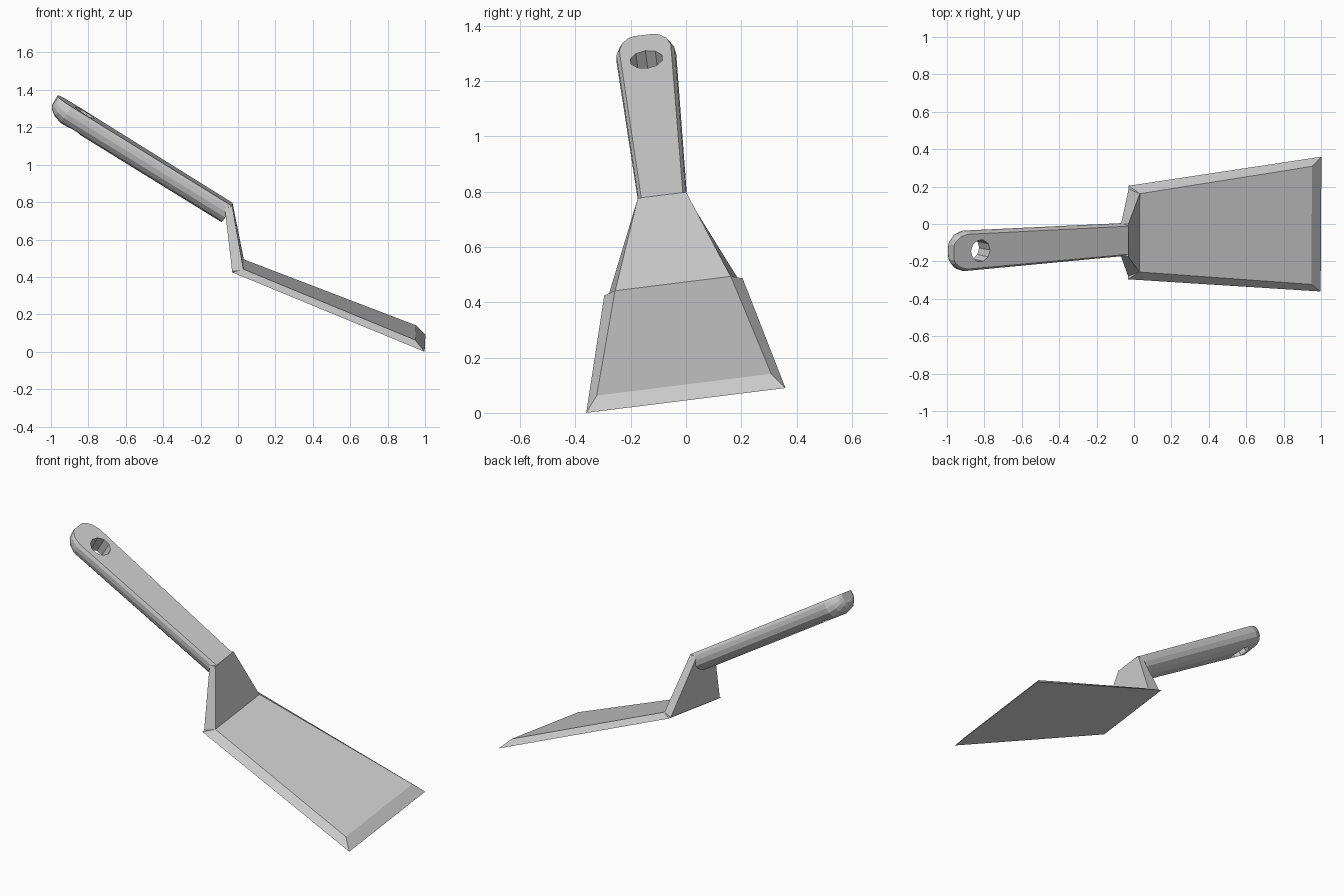
import bpy, bmesh
from math import radians, sin, cos, pi
from mathutils import Matrix, Vector

if "Cube" in bpy.data.objects:
    bpy.data.objects.remove(bpy.data.objects["Cube"])

# The symmetric spatula is built upright, then tipped sideways as a whole
TILT = (Matrix.Rotation(radians(7.1), 4, 'X') @ Matrix.Translation((0, 0.011, 0))
        @ Matrix.Rotation(-0.006, 4, 'Z'))


def loft(name, rings):
    """Skin equal-length closed rings and cap both ends."""
    bm = bmesh.new()
    vs = [[bm.verts.new(TILT @ Vector(p)) for p in r] for r in rings]
    n = len(vs[0])
    for a, b in zip(vs, vs[1:]):
        for i in range(n):
            j = (i + 1) % n
            bm.faces.new((a[i], a[j], b[j], b[i]))
    bm.faces.new(vs[0][::-1])
    bm.faces.new(vs[-1])
    bmesh.ops.recalc_face_normals(bm, faces=bm.faces[:])
    me = bpy.data.meshes.new(name)
    bm.to_mesh(me)
    bm.free()
    ob = bpy.data.objects.new(name, me)
    bpy.context.collection.objects.link(ob)
    return ob


def quad(x0, h0, z0, x1, h1, z1):
    """Mirrored trapezoid between two cross edges (x, half width, z)."""
    return [(x0, -h0, z0), (x0, h0, z0), (x1, h1, z1), (x1, -h1, z1)]


# Blade: wide plate with bevelled rim
loft("blade", [quad(-0.03, 0.252, 0.458, 1.0, 0.363, 0.0447),
               quad(0.03, 0.211, 0.470, 0.95, 0.318, 0.102)])

# Neck: tapering upright web between blade and handle
loft("neck", [quad(0.03, 0.211, 0.468, -0.03, 0.088, 0.792),
              quad(-0.03, 0.235, 0.460, -0.07, 0.086, 0.783)])

# Handle: flat top, rounded underside, rounded tip
start = Vector((-0.03, 0, 0.792))
along = Vector((-0.848, 0, 0.530))
up = Vector((0.530, 0, 0.848))
half = [(0.86, 0), (0.97, -0.16), (1.0, -0.40), (0.93, -0.66), (0.72, -0.88), (0.38, -1.0)]
section = half + [(-a, b) for a, b in reversed(half)]
stations = [(0, 0.088, 0.108), (1.015, 0.109, 0.110), (1.06, 0.094, 0.097),
            (1.09, 0.066, 0.076), (1.10, 0.042, 0.058)]
handle = loft("handle", [[start + along * s + up * (b * d) + Vector((0, a * w, 0))
                          for a, b in section] for s, w, d in stations])

# Hanging hole through the handle
centre = start + along * 0.932
cutter = loft("hole_cutter", [[centre + up * h + along * (0.06 * cos(t * pi / 5))
                               + Vector((0, 0.06 * sin(t * pi / 5), 0))
                               for t in range(10)] for h in (-0.2, 0.1)])
mod = handle.modifiers.new("hole", 'BOOLEAN')
mod.operation = 'DIFFERENCE'
mod.solver = 'EXACT'
mod.object = cutter
cutter.hide_render = True
bpy.context.view_layer.objects.active = handle
bpy.ops.object.modifier_apply(modifier=mod.name)
bpy.data.objects.remove(cutter)
